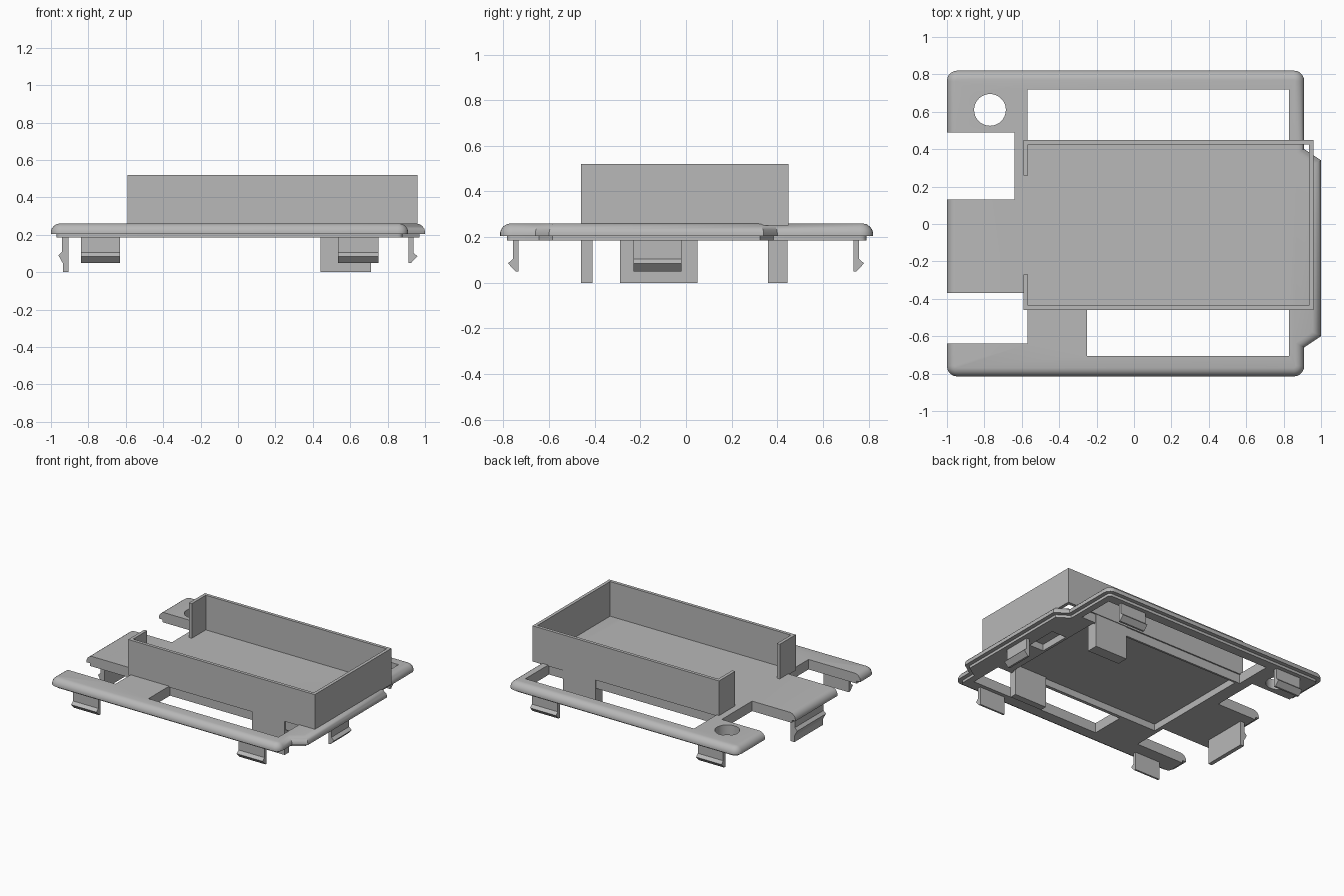
import bpy, bmesh, math
from mathutils import Vector

if "Cube" in bpy.data.objects:
    bpy.data.objects.remove(bpy.data.objects["Cube"])

grey = bpy.data.materials.new("light_grey_plastic")
grey.diffuse_color = (0.48, 0.48, 0.48, 1)
grey.use_nodes = True
grey.node_tree.nodes["Principled BSDF"].inputs["Base Color"].default_value = grey.diffuse_color


def make(name, rings):
    """Closed solid through a stack of rings with equal point counts."""
    bm = bmesh.new()
    loops = [[bm.verts.new(p) for p in ring] for ring in rings]
    n = len(loops[0])
    for a, b in zip(loops, loops[1:]):
        for i in range(n):
            j = (i + 1) % n
            bm.faces.new((a[i], a[j], b[j], b[i]))
    bm.faces.new(loops[0][::-1])
    bm.faces.new(loops[-1])
    bmesh.ops.recalc_face_normals(bm, faces=bm.faces)
    me = bpy.data.meshes.new(name)
    bm.to_mesh(me)
    bm.free()
    me.materials.append(grey)
    ob = bpy.data.objects.new(name, me)
    bpy.context.collection.objects.link(ob)
    return ob


def prism(name, pts, z0, z1):
    return make(name, [[(x, y, z) for x, y in pts] for z in (z0, z1)])


def box(name, x0, x1, y0, y1, z0, z1):
    return prism(name, [(x0, y0), (x1, y0), (x1, y1), (x0, y1)], z0, z1)


def inset(pts, d):
    """Mitred inward offset of a counter-clockwise outline."""
    out = []
    for i, p in enumerate(pts):
        p, a, b = Vector(p), Vector(pts[i - 1]), Vector(pts[(i + 1) % len(pts)])
        e, f = (p - a).normalized(), (b - p).normalized()
        n, m = Vector((-e.y, e.x)), Vector((-f.y, f.x))
        out.append(p + (n + m) * d / (1 + n.dot(m)))
    return out


def corner(cx, cy, start, r=0.055):
    return [(cx + r * math.cos(math.radians(start + t)),
             cy + r * math.sin(math.radians(start + t))) for t in range(0, 91, 18)]


# Cover plate: rounded top rim, stepped lip underneath, bulge on the right
outline = (corner(-0.945, -0.76, 180) + corner(0.855, -0.76, 270)
           + [(0.91, -0.66), (1.0, -0.60), (1.0, 0.34), (0.91, 0.40)]
           + corner(0.855, 0.765, 0) + corner(-0.945, 0.765, 90))
levels = [(0.03, 0.185), (0.03, 0.205), (0, 0.205), (0, 0.218), (0.004, 0.232),
          (0.014, 0.246), (0.028, 0.256), (0.045, 0.26)]
plate = make("cover_plate", [[(p.x, p.y, z) for p in inset(outline, d)] for d, z in levels])

# Openings, side notches, round hole and underside recesses
cutters = [
    box("back_window", -0.57, 0.83, 0.44, 0.72, 0, 1),
    box("front_window", -0.25, 0.83, -0.705, -0.45, 0, 1),
    box("back_notch", -1.2, -0.64, 0.13, 0.49, 0, 1),
    box("front_notch", -1.2, -0.57, -0.64, -0.37, 0, 1),
    prism("round_hole", [(-0.77 + 0.085 * math.cos(i * math.pi / 16),
                          0.61 + 0.085 * math.sin(i * math.pi / 16)) for i in range(32)], 0, 1),
    box("underside_recess", -0.54, 0.72, -0.425, 0.425, 0, 0.235),
    box("small_recess", 0.74, 0.86, -0.08, 0.16, 0, 0.235),
]
bpy.context.view_layer.objects.active = plate
for c in cutters:
    mod = plate.modifiers.new(c.name, 'BOOLEAN')
    mod.operation, mod.solver, mod.object = 'DIFFERENCE', 'EXACT', c
    bpy.ops.object.modifier_apply(modifier=mod.name)
    bpy.data.objects.remove(c)
bpy.ops.object.select_all(action='DESELECT')
plate.select_set(True)
bpy.ops.object.shade_smooth_by_angle(angle=math.radians(35))

# Open-ended tray wall on top
x0, x1, y0, y1, t = -0.59, 0.96, -0.46, 0.45, 0.024
prism("tray_wall", [(x0, y0), (x1, y0), (x1, y1), (x0, y1), (x0, 0.26), (x0 + t, 0.26),
                    (x0 + t, y1 - t), (x1 - t, y1 - t), (x1 - t, y0 + t),
                    (x0 + t, y0 + t), (x0 + t, -0.27), (x0, -0.27)], 0.252, 0.52)

# Support legs
box("front_leg", 0.44, 0.71, -0.46, -0.41, 0, 0.254)
box("back_leg", 0.44, 0.71, 0.36, 0.445, 0, 0.254)

# Snap clips: (outward, height) profile swept along the plate edge
short = [(0, 0.2), (0.025, 0.2), (0.025, 0.105), (0.047, 0.085), (0.014, 0.05), (0, 0.05)]
tall = [(0, 0.2), (0.035, 0.2), (0.035, 0.11), (0.055, 0.09), (0.03, 0.045), (0.03, 0), (0, 0)]


def clip(name, profile, axis, sign, start, a, b):
    rings = []
    for s in (a, b):
        pts = [(sign * (start + d), z) for d, z in profile]
        rings.append([(p, s, z) if axis == 'x' else (s, p, z) for p, z in pts])
    return make(name, rings)


for side, sign in (("front", -1), ("back", 1)):
    clip(side + "_left_clip", short, 'y', sign, 0.733, -0.84, -0.63)
    clip(side + "_right_clip", short, 'y', sign, 0.733, 0.535, 0.75)
clip("right_clip", short, 'x', 1, 0.912, -0.23, -0.02)
clip("left_clip", tall, 'x', -1, 0.905, -0.29, 0.05)
